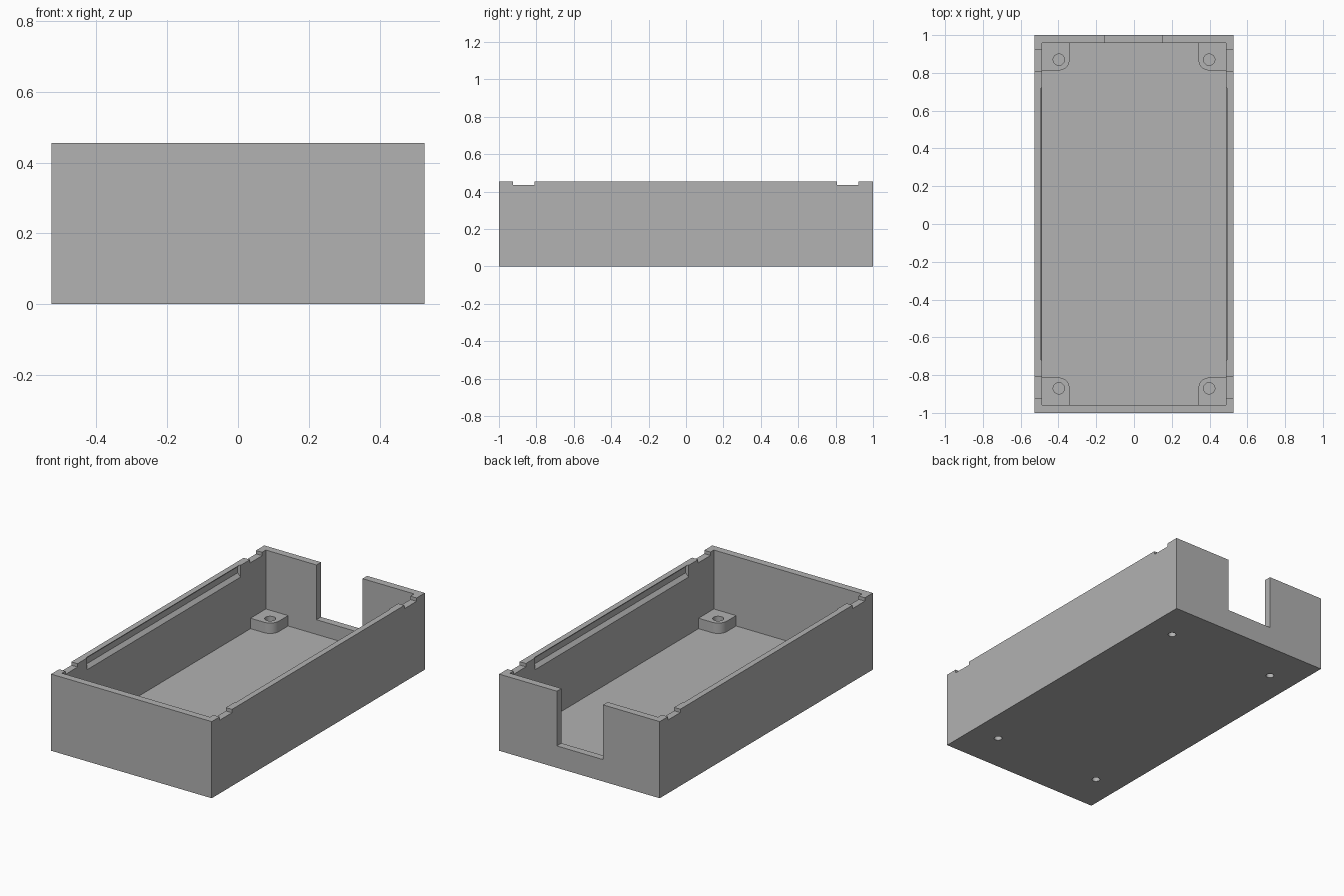
import bpy, bmesh, math
from mathutils import Vector

if "Cube" in bpy.data.objects:
    bpy.data.objects.remove(bpy.data.objects["Cube"], do_unlink=True)

W, L, H = 0.5275, 1.0, 0.455      # half width, half length, height
IX, IY, FLOOR = 0.487, 0.957, 0.043  # inner half sizes, floor thickness

grey = bpy.data.materials.new("grey_plastic")
grey.use_nodes = True
colour = (0.445, 0.445, 0.445, 1)
grey.diffuse_color = colour
grey.node_tree.nodes["Principled BSDF"].inputs["Base Color"].default_value = colour


def prism(name, outline, direction):
    """Extrude a closed outline along a direction."""
    bm = bmesh.new()
    face = bm.faces.new([bm.verts.new(p) for p in outline])
    top = bmesh.ops.extrude_face_region(bm, geom=[face])
    verts = [v for v in top["geom"] if isinstance(v, bmesh.types.BMVert)]
    bmesh.ops.translate(bm, verts=verts, vec=Vector(direction))
    bmesh.ops.recalc_face_normals(bm, faces=bm.faces)
    mesh = bpy.data.meshes.new(name)
    bm.to_mesh(mesh)
    bm.free()
    mesh.materials.append(grey)
    obj = bpy.data.objects.new(name, mesh)
    bpy.context.collection.objects.link(obj)
    return obj


def box(name, x0, x1, y0, y1, z0, z1):
    base = [(x0, y0, z0), (x1, y0, z0), (x1, y1, z0), (x0, y1, z0)]
    return prism(name, base, (0, 0, z1 - z0))


def cylinder(name, x, y, z0, z1, radius, sides=32):
    angles = [2 * math.pi * i / sides for i in range(sides)]
    ring = [(x + radius * math.cos(a), y + radius * math.sin(a), z0) for a in angles]
    return prism(name, ring, (0, 0, z1 - z0))


def cut(target, cutter):
    """Subtract the cutter, then discard it."""
    cutter.hide_render = True
    mod = target.modifiers.new("cut", "BOOLEAN")
    mod.operation = "DIFFERENCE"
    mod.solver = "EXACT"
    mod.object = cutter
    bpy.context.view_layer.objects.active = target
    bpy.ops.object.modifier_apply(modifier=mod.name)
    bpy.data.objects.remove(cutter, do_unlink=True)


def smooth(obj):
    bpy.ops.object.select_all(action="DESELECT")
    obj.select_set(True)
    bpy.context.view_layer.objects.active = obj
    bpy.ops.object.shade_smooth_by_angle(angle=math.radians(30))


# Open tray with a cable opening in the back wall
tray = box("tray", -W, W, -L, L, 0, H)
cut(tray, box("cavity", -IX, IX, -IY, IY, FLOOR, H + 0.1))
cut(tray, box("back_opening", -0.155, 0.148, IY - 0.1, L + 0.1, 0.13, H + 0.1))

# Shallow notches across both side rims
for y0, y1 in ((-0.925, -0.81), (0.807, 0.922)):
    cut(tray, box("rim_notch", -W - 0.1, W + 0.1, y0, y1, 0.435, H + 0.1))

# Bevelled snap grooves inside the side walls
groove = [(0.466, 0.482), (0.507, 0.441), (0.507, 0.405), (IX, 0.385), (0.466, 0.385)]
for side in (-1, 1):
    outline = [(side * x, -0.72, z) for x, z in groove]
    cut(tray, prism("snap_groove", outline, (0, 1.44, 0)))

# Blind pockets under the floor
for sx in (-1, 1):
    for sy in (-1, 1):
        cut(tray, cylinder("foot_pocket", sx * 0.358, sy * 0.758, -0.05, 0.035, 0.022))
smooth(tray)

# Rounded screw posts in the inner corners
CX, CY, R = 0.398, 0.87, 0.057
for sx, side in ((-1, "right"), (1, "left")):
    for sy, end in ((-1, "front"), (1, "back")):
        arc = [math.pi + math.pi / 2 * i / 10 for i in range(11)]
        pts = [(IX + 0.01, IY + 0.01), (CX - R, IY + 0.01)]
        pts += [(CX + R * math.cos(a), CY + R * math.sin(a)) for a in arc]
        pts.append((IX + 0.01, CY - R))
        post = prism(f"{end}_{side}_screw_post",
                     [(sx * x, sy * y, FLOOR - 0.005) for x, y in pts], (0, 0, 0.067))
        cut(post, cylinder("screw_hole", sx * CX, sy * CY, FLOOR + 0.002, 0.2, 0.03))
        smooth(post)
